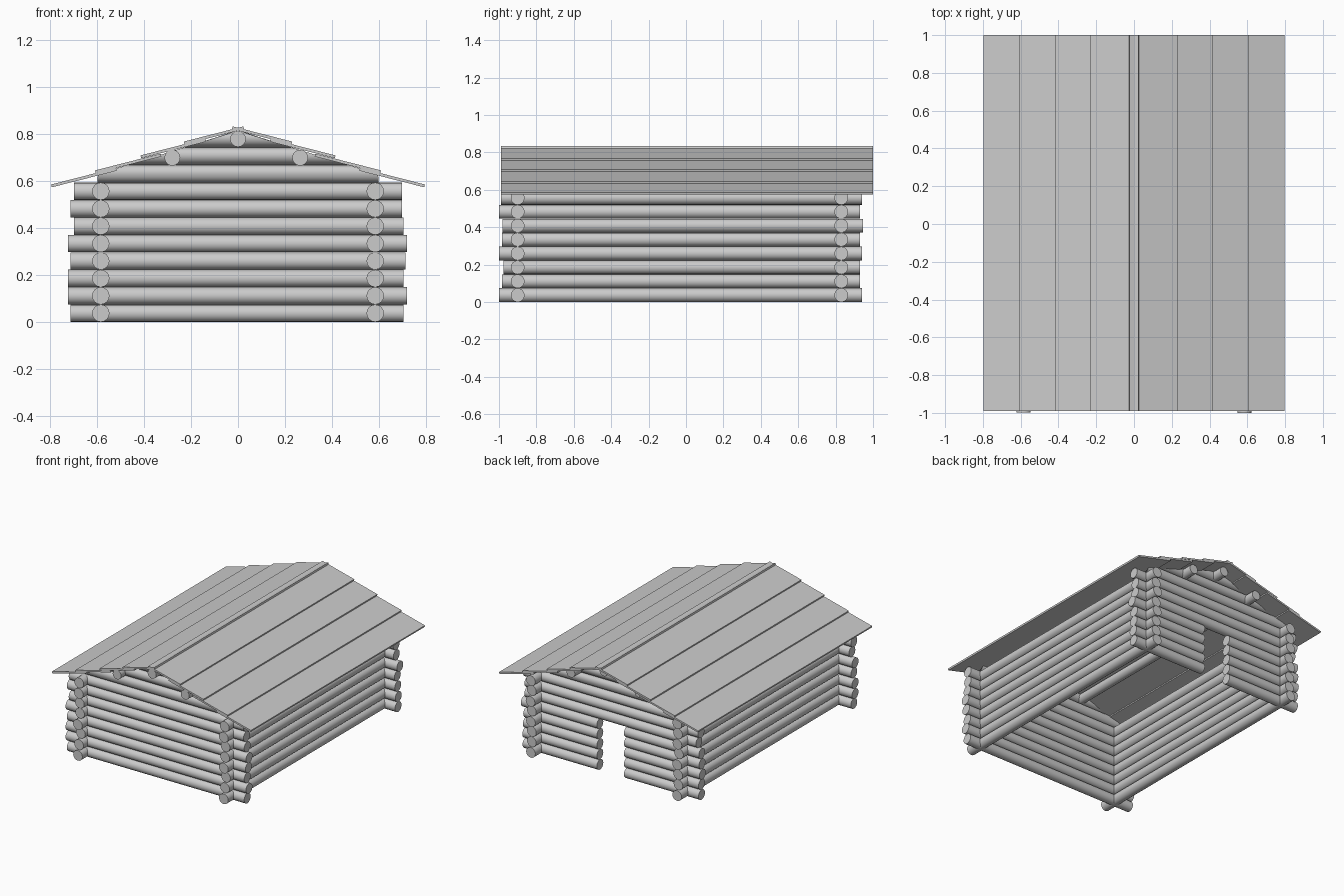
import bpy, bmesh, math, random
from mathutils import Vector

if "Cube" in bpy.data.objects:
    bpy.data.objects.remove(bpy.data.objects["Cube"])

random.seed(4)
R, STEP = 0.037, 0.0743          # log radius and course height
XW, YF, YB = 0.585, -0.90, 0.83  # wall centre lines


def finish(name, bm, smooth=False):
    bmesh.ops.recalc_face_normals(bm, faces=bm.faces[:])
    me = bpy.data.meshes.new(name)
    bm.to_mesh(me)
    bm.free()
    ob = bpy.data.objects.new(name, me)
    bpy.context.collection.objects.link(ob)
    if smooth:
        bpy.ops.object.select_all(action='DESELECT')
        ob.select_set(True)
        bpy.context.view_layer.objects.active = ob
        bpy.ops.object.shade_smooth_by_angle(angle=math.radians(35))
    return ob


def log(name, axis, a, b, other, z, r=R, cut=None):
    """Round log along x or y from a to b; cut(z) limits its half length."""
    bm = bmesh.new()
    n = 16
    rings = []
    for end in (a, b):
        ring = []
        for i in range(n):
            t = 2 * math.pi * i / n
            h, v = other + r * math.cos(t), z + r * math.sin(t)
            e = math.copysign(cut(v), end) if cut else end
            ring.append(bm.verts.new((e, h, v) if axis == 'x' else (h, e, v)))
        rings.append(ring)
        bm.faces.new(ring)
    for i in range(n):
        j = (i + 1) % n
        bm.faces.new((rings[0][i], rings[0][j], rings[1][j], rings[1][i]))
    return finish(name, bm, True)


def course_z(i):
    return R + STEP * i


# Staggered log ends, bottom course to top
left_end = [-.715, -.725, -.725, -.715, -.725, -.70, -.715, -.70]
right_end = [.705, .72, .705, .715, .72, .705, .70, .70]
front_end = [-1, -.985, -.975, -1, -.985, -.98, -1, -.99]
back_end = [.94, .93, .93, .94, .93, .945, .93, .94]

for i in range(8):
    z = course_z(i)
    # Side walls
    log(f"right_wall_log_{i}", 'y', front_end[i], back_end[i], XW, z)
    log(f"left_wall_log_{i}", 'y', front_end[i] + random.uniform(0, .015),
        back_end[i] - random.uniform(0, .015), -XW, z)
    # Front wall
    log(f"front_wall_log_{i}", 'x', left_end[i], right_end[i], YF, z)
    # Back wall, with the doorway through the lowest five courses
    bl = left_end[i] + random.uniform(0, .02)
    br = right_end[i] - random.uniform(0, .02)
    if i < 5:
        log(f"back_wall_log_left_{i}", 'x', bl, -.11, YB, z)
        log(f"back_wall_log_right_{i}", 'x', .107, br, YB, z)
    else:
        log(f"back_wall_log_{i}", 'x', bl, br, YB, z)


# Gable logs with ends cut to the roof slope
def under_roof(z):
    return max(.01, min(.60, (.815 - z) / .31))


for side, y in (("front", YF), ("back", YB)):
    for i in range(8, 11):
        log(f"{side}_gable_log_{i}", 'x', -1, 1, y, course_z(i), cut=under_roof)

# Ridge beam and purlins
for name, x, z in (("ridge_beam", 0, .78), ("left_purlin", -.28, .70),
                   ("right_purlin", .265, .70)):
    log(name, 'y', -.985, .94, x, z, r=.034)

# Overlapping roof boards
SLOPE, THICK = .255, .012
for side, s in (("left", -1), ("right", 1)):
    for k, (x0, x1, z0) in enumerate(((.797, .52, .586), (.61, .33, .646),
                                      (.416, .14, .71), (.231, -.023, .769))):
        z1 = z0 + (x0 - x1) * SLOPE
        bm = bmesh.new()
        prof = [bm.verts.new((s * x, -.99, z)) for x, z in (
            (x0, z0), (x1, z1), (x1 - .003, z1 - THICK), (x0 - .003, z0 - THICK))]
        f = bm.faces.new(prof)
        ext = bmesh.ops.extrude_face_region(bm, geom=[f], use_keep_orig=True)
        bmesh.ops.translate(bm, vec=Vector((0, 1.99, 0)), verts=[
            v for v in ext["geom"] if isinstance(v, bmesh.types.BMVert)])
        finish(f"{side}_roof_board_{k}", bm)
